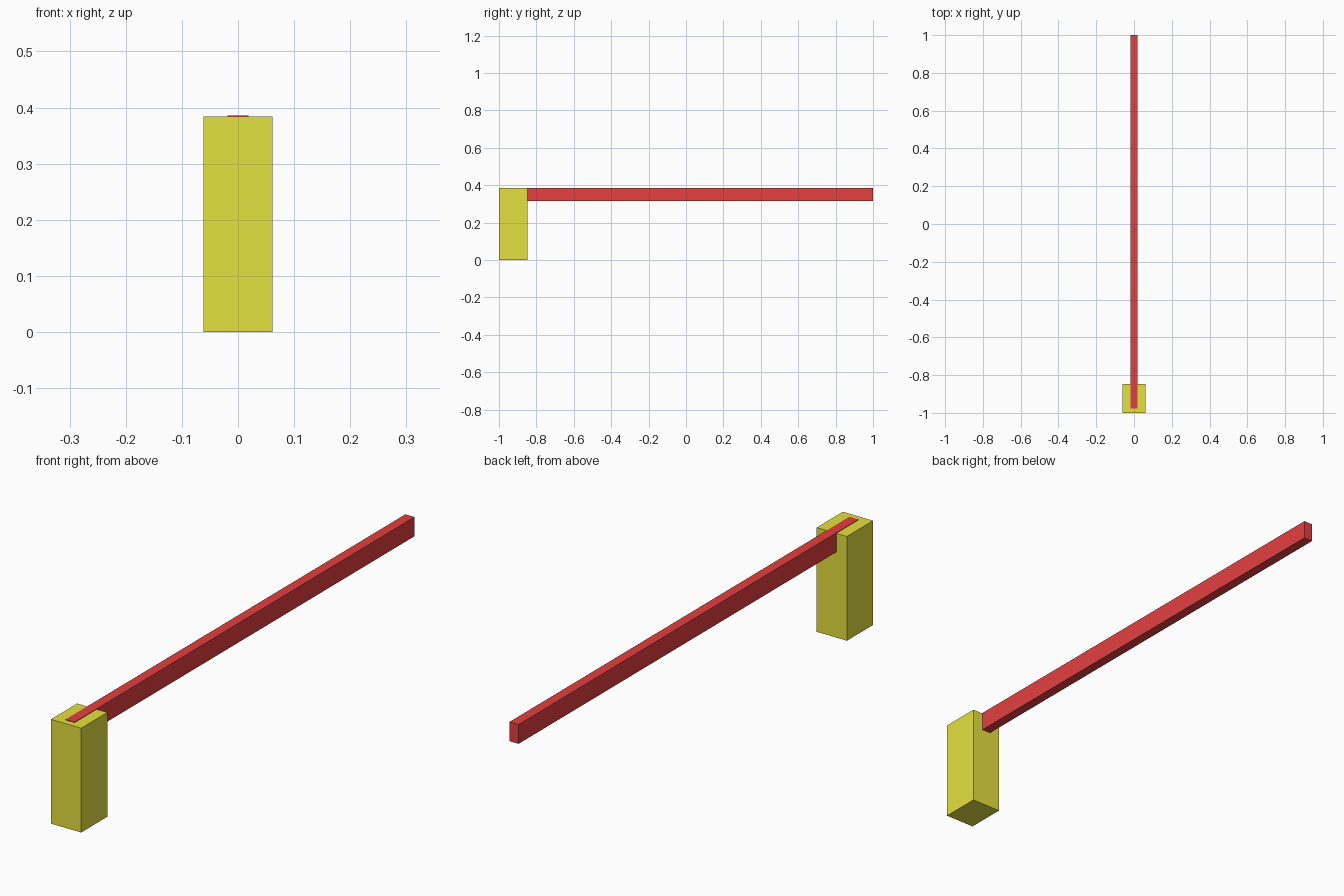
import bpy

if "Cube" in bpy.data.objects:
    bpy.data.objects.remove(bpy.data.objects["Cube"])


def material(name, color):
    mat = bpy.data.materials.new(name)
    mat.diffuse_color = color
    mat.use_nodes = True
    mat.node_tree.nodes["Principled BSDF"].inputs["Base Color"].default_value = mat.diffuse_color
    return mat


def box(name, lo, hi, mat):
    center = [(a + b) / 2 for a, b in zip(lo, hi)]
    bpy.ops.mesh.primitive_cube_add(size=1, location=center)
    obj = bpy.context.object
    obj.name = name
    obj.scale = [b - a for a, b in zip(lo, hi)]
    bpy.ops.object.transform_apply(location=False, rotation=False, scale=True)
    obj.data.materials.append(mat)
    return obj


yellow = material("yellow_paint", (0.78, 0.75, 0.05, 1))
red = material("red_paint", (0.78, 0.05, 0.05, 1))

# Upright post at the front end
box("post", (-0.0615, -1.0, 0.0), (0.0615, -0.848, 0.384), yellow)

# Long barrier arm, set into the post with its top just proud of it
box("barrier_arm", (-0.0185, -0.977, 0.315), (0.0185, 1.0, 0.386), red)
